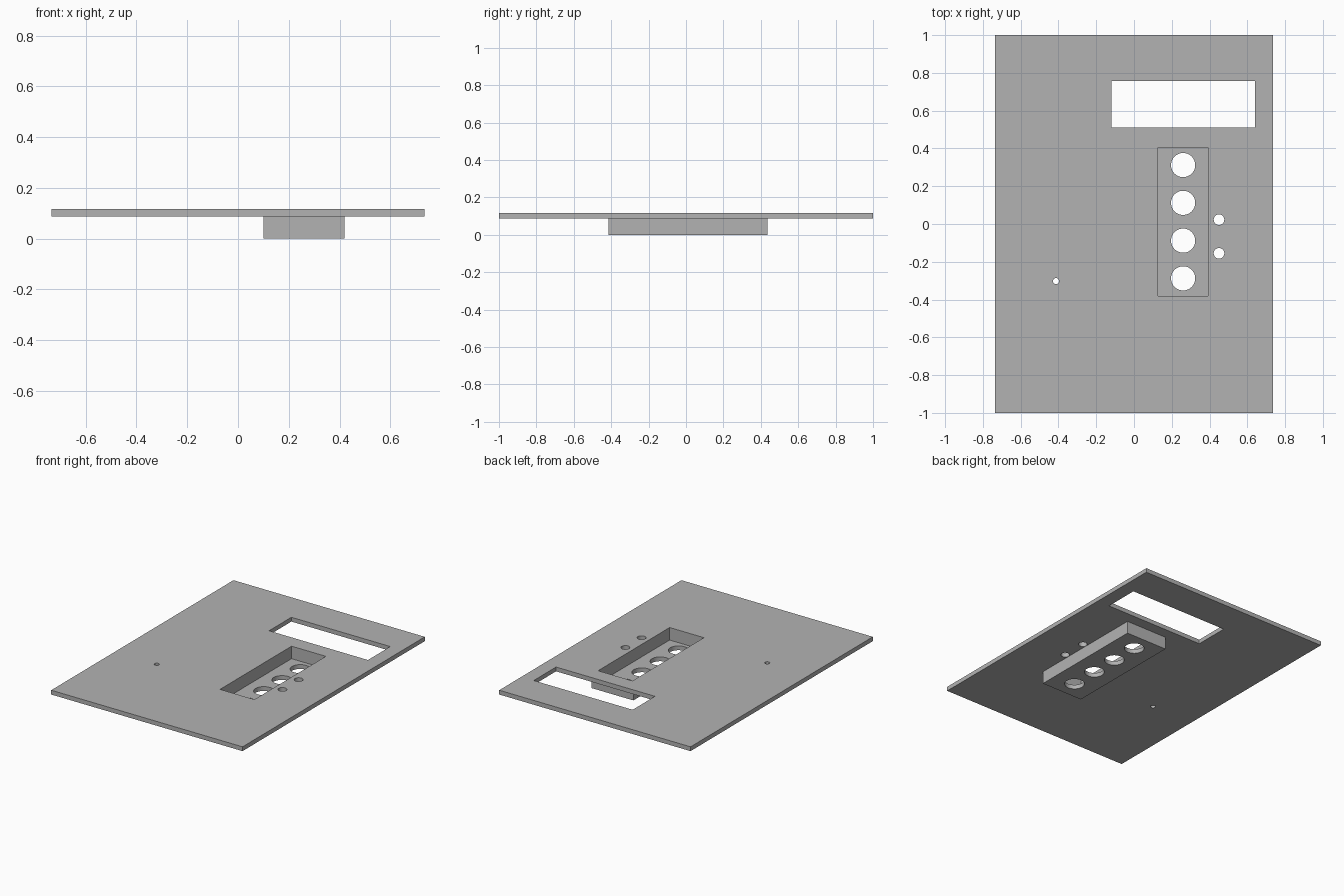
import bpy, math

if "Cube" in bpy.data.objects:
    bpy.data.objects.remove(bpy.data.objects["Cube"])

PLATE_BOTTOM, PLATE_TOP = 0.087, 0.117
FLOOR = 0.03

grey = bpy.data.materials.new("plain grey")
grey.diffuse_color = (0.45, 0.45, 0.45, 1)
grey.use_nodes = True
grey.node_tree.nodes["Principled BSDF"].inputs["Base Color"].default_value = grey.diffuse_color


def box(name, x0, x1, y0, y1, z0, z1):
    bpy.ops.mesh.primitive_cube_add(
        size=1, location=((x0 + x1) / 2, (y0 + y1) / 2, (z0 + z1) / 2))
    ob = bpy.context.object
    ob.name = name
    ob.scale = (x1 - x0, y1 - y0, z1 - z0)
    bpy.ops.object.transform_apply(location=False, rotation=False, scale=True)
    ob.data.materials.append(grey)
    return ob


def drill(name, x, y, radius):
    bpy.ops.mesh.primitive_cylinder_add(
        vertices=48, radius=radius, depth=0.4, location=(x, y, 0.06))
    ob = bpy.context.object
    ob.name = name
    ob.data.materials.append(grey)
    return ob


def combine(target, tool, operation):
    mod = target.modifiers.new(tool.name, 'BOOLEAN')
    mod.operation = operation
    mod.solver = 'EXACT'
    mod.object = tool
    bpy.context.view_layer.objects.active = target
    bpy.ops.object.modifier_apply(modifier=mod.name)
    bpy.data.objects.remove(tool, do_unlink=True)


# Flat panel with the tray housing hanging below it
panel = box("panel_with_tray", -0.735, 0.735, -1, 1, PLATE_BOTTOM, PLATE_TOP)
tray = box("tray", 0.10, 0.42, -0.415, 0.435, 0, 0.1)
combine(panel, tray, 'UNION')

# Rectangular window and recessed tray pocket
cutters = [
    box("window", -0.12, 0.64, 0.512, 0.757, -0.1, 0.3),
    box("pocket", 0.128, 0.392, -0.38, 0.405, FLOOR, 0.3),
]
# Row of four large holes in the tray floor
cutters += [drill("tray_hole", 0.26, 0.312 - 0.2 * i, 0.064) for i in range(4)]
# Small holes in the panel
cutters += [
    drill("side_hole", 0.45, 0.023, 0.028),
    drill("side_hole", 0.45, -0.155, 0.028),
    drill("pin_hole", -0.413, -0.302, 0.016),
]
for c in cutters:
    combine(panel, c, 'DIFFERENCE')

bpy.ops.object.select_all(action='DESELECT')
panel.select_set(True)
bpy.context.view_layer.objects.active = panel
bpy.ops.object.shade_smooth_by_angle(angle=math.radians(30))
